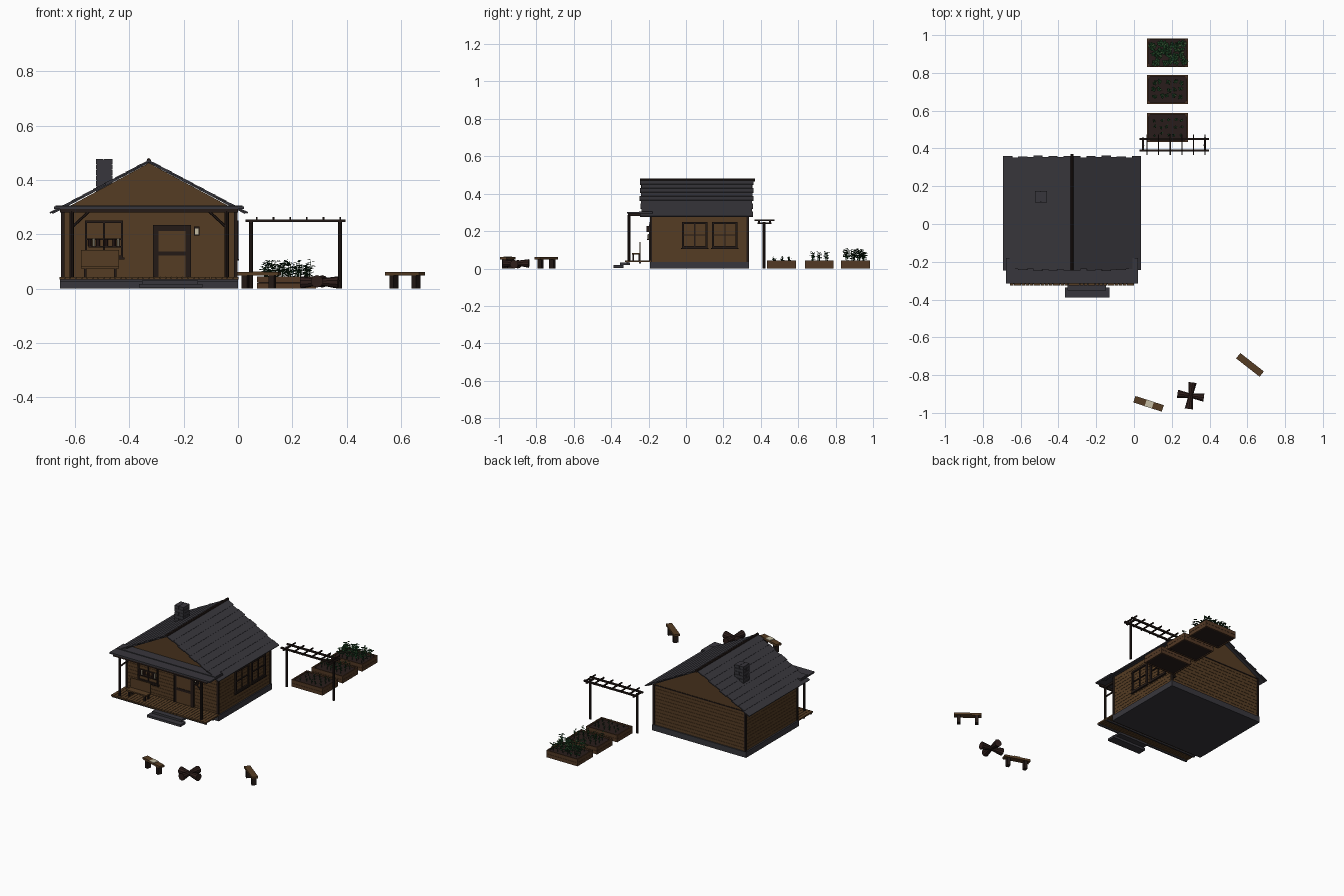
import bpy, bmesh, math, random
from mathutils import Vector, Matrix

if "Cube" in bpy.data.objects:
    bpy.data.objects.remove(bpy.data.objects["Cube"])
random.seed(4)

def mat(name, r, g, b):
    m = bpy.data.materials.new(name)
    m.diffuse_color = (r, g, b, 1)
    m.use_nodes = True
    m.node_tree.nodes["Principled BSDF"].inputs["Base Color"].default_value = m.diffuse_color
    return m

SLATE = mat("slate", 0.039, 0.037, 0.045)
WOOD = mat("wood", 0.09, 0.045, 0.017)
DARK = mat("dark_timber", 0.017, 0.010, 0.008)
BARK = mat("bark", 0.028, 0.013, 0.011)
SOIL = mat("soil", 0.022, 0.012, 0.011)
LEAF = mat("leaf", 0.010, 0.042, 0.014)
PALE_LEAF = mat("pale_leaf", 0.04, 0.075, 0.03)
CREAM = mat("cream", 0.55, 0.50, 0.36)
PLANK = mat("planter_wood", 0.085, 0.040, 0.018)

def finish(name, bm, m):
    me = bpy.data.meshes.new(name)
    bmesh.ops.recalc_face_normals(bm, faces=bm.faces)
    bm.to_mesh(me)
    bm.free()
    for x in (m if isinstance(m, list) else [m]):
        me.materials.append(x)
    ob = bpy.data.objects.new(name, me)
    bpy.context.collection.objects.link(ob)
    return ob

def box(bm, x0, x1, y0, y1, z0, z1, M=Matrix()):
    T = Matrix.Translation(((x0+x1)/2, (y0+y1)/2, (z0+z1)/2))
    bmesh.ops.create_cube(bm, size=1, matrix=M @ T @ Matrix.Diagonal((x1-x0, y1-y0, z1-z0, 1)))

def boxes(name, m, items, M=Matrix()):
    bm = bmesh.new()
    for it in items:
        box(bm, *it, M)
    return finish(name, bm, m)

def rod(bm, a, b, r1, r2=None, n=8):
    a, b = Vector(a), Vector(b)
    M = Matrix.Translation((a+b)/2) @ (b-a).to_track_quat('Z', 'Y').to_matrix().to_4x4()
    bmesh.ops.create_cone(bm, cap_ends=True, segments=n, radius1=r1,
                          radius2=r1 if r2 is None else r2, depth=(b-a).length, matrix=M)

def prism(name, m, pts, y0, y1):
    # x,z outline extruded along y
    bm = bmesh.new()
    f = bm.faces.new([bm.verts.new((x, y0, z)) for x, z in pts])
    r = bmesh.ops.extrude_face_region(bm, geom=[f])
    bmesh.ops.translate(bm, vec=(0, y1-y0, 0), verts=[v for v in r['geom'] if isinstance(v, bmesh.types.BMVert)])
    return finish(name, bm, m)

# House body
CX, X0, X1, Y0, Y1 = -0.328, -0.645, -0.008, -0.187, 0.33
boxes("foundation", SLATE, [(-0.655, 0, -0.192, 0.337, 0, 0.036)])
boxes("wall_core", WOOD, [(X0+.002, X1-.002, Y0+.002, Y1-.002, 0.03, 0.285)])
n = 12
h = 0.252 / n
boxes("wall_boards", WOOD, [(X0, X1, Y0, Y1, .035+i*h, .035+(i+1)*h-.0012) for i in range(n)])
boxes("corner_posts", DARK, [(x-.006, x+.006, y-.006, y+.006, .036, .288)
                             for x in (X0, X1) for y in (Y0, Y1)])
prism("gable_walls", WOOD, [(X0, .282), (X1, .282), (X1, .29), (CX, .462), (X0, .29)], Y0, Y1)
boxes("gable_base_trim", DARK, [(X0, X1, y-.003, y+.003, .283, .289) for y in (Y0, Y1)])

# Main roof: underlay plus overlapping shingle courses with staggered ends
run, slope = 0.36, 0.53
ang = math.atan(slope)
length = run / math.cos(ang)
bm = bmesh.new()
for s in (-1, 1):
    M = Matrix.Translation((CX, 0, 0.469)) @ Matrix.Rotation(s*ang, 4, 'Y')
    box(bm, *sorted((0, s*(length-.004))), -0.235, 0.347, -.006, 0, M)
    courses = 9
    for i in range(courses):
        a, b = i*length/courses, (i+1)*length/courses
        e = .007*(i % 2) + random.uniform(0, .004)
        Ms = M @ Matrix.Translation((s*(a+b)/2, 0, .0015)) @ Matrix.Rotation(s*-.04, 4, 'Y')
        d = (b-a)/2 + .003
        box(bm, -d, d, -.248+e, .362-e, -.003, .003, Ms)
finish("main_roof", bm, SLATE)
bm = bmesh.new()
rod(bm, (CX, -.247, .472), (CX, .37, .472), .008)
finish("ridge_pole", bm, DARK)

# Porch roof, frame and deck
boxes("porch_roof", SLATE, [(-.677, .022, -.315, -.18, .293, .302),
                            (-.672, .017, -.25, -.18, .302, .306)])
boxes("porch_beams", DARK, [(-.655, 0, -.311, -.299, .281, .293),
                            (-.618, -.606, -.305, -.18, .282, .293), (-.048, -.036, -.305, -.18, .282, .293)])
bm = bmesh.new()
for x, s in ((-.612, 1), (-.042, -1)):
    rod(bm, (x, -.305, .04), (x, -.305, .285), .008)
    rod(bm, (x, -.305, .225), (x+s*.065, -.305, .285), .005, n=6)
finish("porch_posts", bm, DARK)
n = 32
w = .66 / n
boxes("deck_planks", WOOD, [(-.657+i*w, -.657+(i+1)*w-.002, -.325, -.188, .034, .043) for i in range(n)])
boxes("deck_joists", SLATE, [(-.655, 0, -.318, -.308, .026, .034), (-.655, 0, -.25, -.24, .026, .034)])
boxes("steps", SLATE, [(-.364, -.13, -.388, -.335, .004, .018), (-.353, -.147, -.352, -.30, .018, .031)])

# Chimney: stone courses with alternating split
bm = bmesh.new()
box(bm, -.519, -.465, .119, .172, .3, .475)
for i in range(8):
    z0, z1 = .318+i*.02, .3365+i*.02
    if i % 2:
        box(bm, -.523, -.496, .115, .176, z0, z1)
        box(bm, -.493, -.461, .115, .176, z0, z1)
    else:
        box(bm, -.523, -.461, .115, .144, z0, z1)
        box(bm, -.523, -.461, .147, .176, z0, z1)
finish("chimney", bm, SLATE)

# Windows: frame bars in local u (across), v (up), drawn against a wall
def window(name, M, w, h, t=.008):
    b = [(-w/2, w/2, -.009, 0, -h/2, -h/2+t), (-w/2, w/2, -.009, 0, h/2-t, h/2),
         (-w/2, -w/2+t, -.009, 0, -h/2, h/2), (w/2-t, w/2, -.009, 0, -h/2, h/2),
         (-.003, .003, -.006, 0, -h/2, h/2), (-w/2, w/2, -.006, 0, -.003, .003),
         (-w/2-.005, w/2+.005, -.012, 0, -h/2-.006, -h/2)]
    boxes(name, DARK, b, M)

window("front_window", Matrix.Translation((-.493, Y0, .182)), .14, .136)
R = Matrix.Rotation(math.pi/2, 4, 'Z')
for i, y in enumerate((.047, .208)):
    window("side_window_%d" % (i+1), Matrix.Translation((X1, y, .18)) @ R, .137, .14, .011)

# Shelf of jars under the front window
boxes("jar_shelf", DARK, [(-.55, -.43, -.208, -.187, .152, .157)])
bm = bmesh.new()
for x in (-.545, -.515, -.485, -.455):
    rod(bm, (x, -.2, .157), (x, -.2, .182), .007)
finish("dark_jars", bm, BARK)
bm = bmesh.new()
for x in (-.53, -.44):
    rod(bm, (x, -.2, .157), (x, -.2, .184), .0045)
finish("pale_jars", bm, CREAM)

# Door and lantern
boxes("door", WOOD, [(-.305, -.181, -.193, -.185, .043, .226)])
boxes("door_frame", DARK, [(-.313, -.303, -.198, -.185, .043, .235), (-.183, -.173, -.198, -.185, .043, .235),
                           (-.313, -.173, -.198, -.185, .212, .235), (-.303, -.183, -.196, -.185, .122, .137),
                           (-.303, -.293, -.196, -.185, .043, .215), (-.193, -.183, -.196, -.185, .043, .215)])
boxes("lantern_glass", CREAM, [(-.159, -.145, -.208, -.193, .2, .222)])
boxes("lantern_frame", DARK, [(-.162, -.142, -.211, -.187, .222, .228), (-.162, -.142, -.211, -.187, .195, .2),
                              (-.162, -.159, -.211, -.187, .2, .222), (-.145, -.142, -.211, -.187, .2, .222)])

# Porch bench
boxes("porch_bench", WOOD, [(-.577, -.437, -.248, -.242, .083, .143), (-.577, -.437, -.29, -.242, .075, .083)])
boxes("porch_bench_legs", DARK, [(x, x+.01, y, y+.01, .043, .075) for x in (-.567, -.457) for y in (-.287, -.254)])

# Pergola
bm = bmesh.new()
for x in (.048, .375):
    rod(bm, (x, .417, 0), (x, .417, .25), .007)
    box(bm, x-.005, x+.005, .383, .457, .238, .246)
for y in (.39, .45):
    box(bm, .028, .396, y-.005, y+.005, .245, .255)
for i in range(6):
    x = .069 + i*.0614
    box(bm, x-.003, x+.003, .365, .474, .255, .263)
finish("pergola", bm, DARK)

# Planters with soil and growing plants
def leaf(bm, base, yaw, pitch, ln, wd, mi):
    d = Vector((math.cos(yaw)*math.cos(pitch), math.sin(yaw)*math.cos(pitch), math.sin(pitch)))
    s = Vector((-math.sin(yaw), math.cos(yaw), 0)) * wd
    p = [base, base+d*ln*.5+s, base+d*ln-Vector((0, 0, ln*.25)), base+d*ln*.5-s]
    f = bm.faces.new([bm.verts.new(q) for q in p])
    f.material_index = mi

def plants(name, cy, cols, rows, height, ln, spread):
    bm = bmesh.new()
    for i in range(cols):
        for j in range(rows):
            x = .178 + (i-(cols-1)/2)*.185/cols + random.uniform(-.008, .008)
            y = cy + (j-(rows-1)/2)*.12/rows + random.uniform(-.008, .008)
            hh = height*random.uniform(.6, 1)
            base = Vector((x, y, .036))
            top = base + Vector((random.uniform(-spread, spread), random.uniform(-spread, spread), hh))
            rod(bm, base, top, .0018, .0008, 4)
            k = int(4 + hh*90)
            for q in range(k):
                leaf(bm, base.lerp(top, .35+.65*q/(k-1)), q*2.4+random.random(),
                     random.uniform(-.1, .7), ln*random.uniform(.6, 1), ln*.28, 1 if q % 6 == 5 else 0)
    finish(name, bm, [LEAF, PALE_LEAF])

for i, (y0, args) in enumerate(((.434, (5, 3, .026, .014, .003)), (.635, (5, 3, .056, .020, .006)),
                                (.83, (6, 4, .070, .029, .012)))):
    y1, a, b, t = y0+.153, .069, .286, .007
    tag = "_%d" % (i+1)
    boxes("planter"+tag, PLANK, [q for z in (0, .0225) for q in (
        (a, b, y0, y0+t, z, z+.0215), (a, b, y1-t, y1, z, z+.0215),
        (a, a+t, y0, y1, z, z+.0215), (b-t, b, y0, y1, z, z+.0215))])
    boxes("planter_corners"+tag, BARK, [(x, x+.01, y, y+.01, 0, .042) for x in (a+t, b-t-.01) for y in (y0+t, y1-t-.01)])
    boxes("soil"+tag, SOIL, [(a+t, b-t, y0+t, y1-t, .004, .036)])
    plants("plants"+tag, (y0+y1)/2, *args)

# Campfire logs crossed on the ground
bm = bmesh.new()
for k in range(4):
    t = math.radians(-8 + 90*k)
    d = Vector((math.cos(t), math.sin(t), 0))
    c = Vector((.3, -.909, .025 + .004*(k % 2)))
    rod(bm, c, c+d*.07-Vector((0, 0, .002)), .012, .023, 10)
finish("fire_logs", bm, BARK)

# Log benches by the fire
for i, (x, y, a) in enumerate(((.077, -.952, -18), (.614, -.746, -38))):
    M = Matrix.Translation((x, y, 0)) @ Matrix.Rotation(math.radians(a), 4, 'Z')
    boxes("fire_bench_seat_%d" % (i+1), WOOD, [(-.079, .079, -.018, .018, .048, .061)], M)
    boxes("fire_bench_legs_%d" % (i+1), DARK, [(s*.052-.01, s*.052+.01, -.014, .014, 0, .048) for s in (-1, 1)], M)
    if i == 0:
        boxes("folded_cloth", CREAM, [(-.016, .024, -.0185, .0185, .061, .064)], M)
